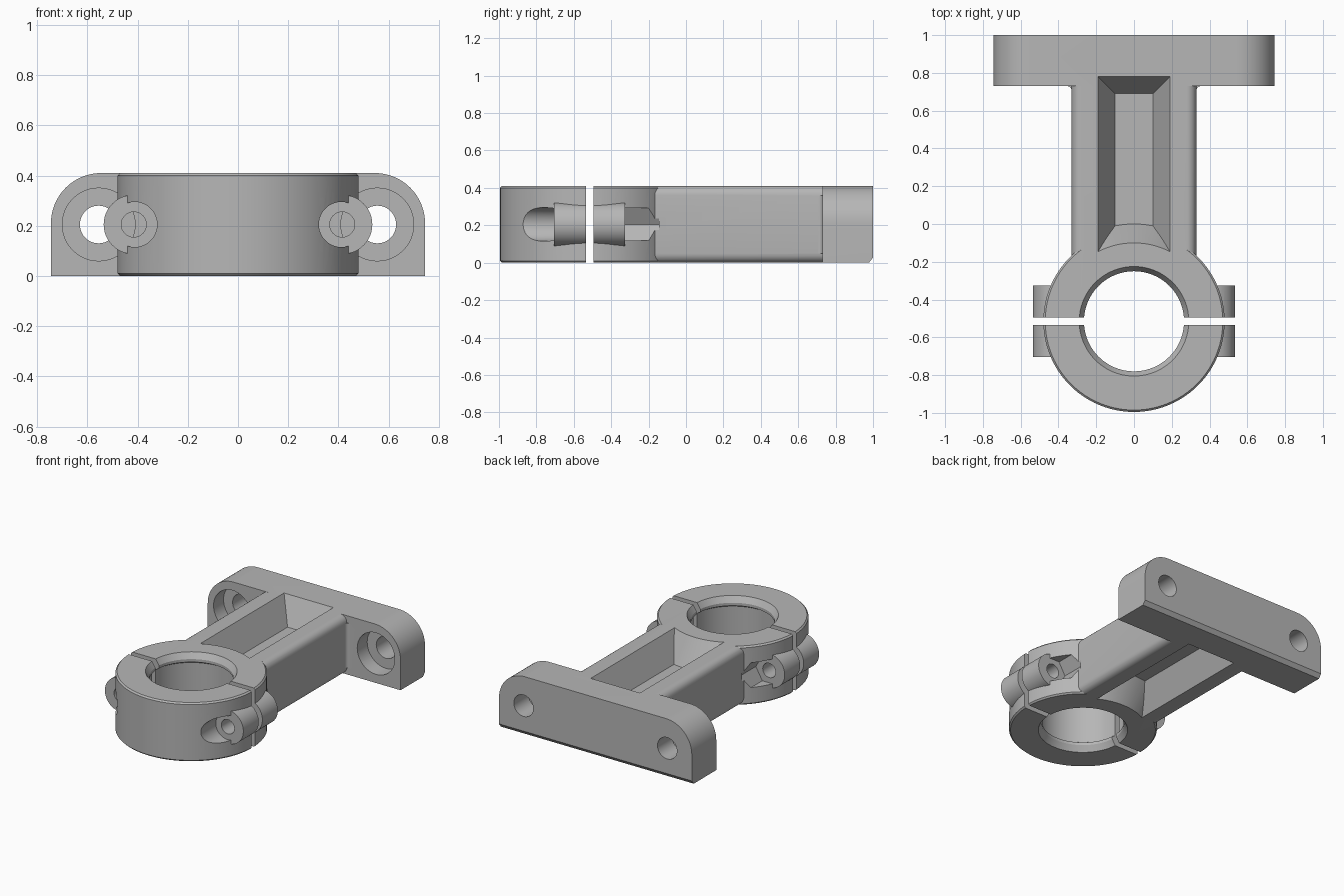
import bpy, bmesh
from math import sin, cos, pi, radians
from mathutils import Vector

if "Cube" in bpy.data.objects:
    bpy.data.objects.remove(bpy.data.objects["Cube"])

# Material
grey = bpy.data.materials.new("plain grey")
grey.use_nodes = True
grey.diffuse_color = (0.47, 0.47, 0.47, 1)
grey.node_tree.nodes["Principled BSDF"].inputs["Base Color"].default_value = grey.diffuse_color

H = 0.41          # overall height
MID = H / 2       # mid height
RING_Y = -0.515   # clamp centre
RING_R = 0.48


def finish(name, bm):
    bmesh.ops.recalc_face_normals(bm, faces=bm.faces)
    me = bpy.data.meshes.new(name)
    bm.to_mesh(me)
    bm.free()
    me.materials.append(grey)
    ob = bpy.data.objects.new(name, me)
    bpy.context.collection.objects.link(ob)
    return ob


def loft(name, *loops):
    """Closed solid through matching loops of points."""
    bm = bmesh.new()
    rows = [[bm.verts.new(p) for p in loop] for loop in loops]
    n = len(rows[0])
    for a, b in zip(rows, rows[1:]):
        for i in range(n):
            j = (i + 1) % n
            bm.faces.new((a[i], a[j], b[j], b[i]))
    bm.faces.new(rows[0])
    bm.faces.new(rows[-1])
    return finish(name, bm)


def along_y(name, pts, y0, y1):
    return loft(name, *[[(x, y, z) for x, z in pts] for y in (y0, y1)])


def along_z(name, pts, z0, z1):
    return loft(name, *[[(x, y, z) for x, y in pts] for z in (z0, z1)])


def arc(cx, cy, r, a0, a1, n):
    return [(cx + r * cos(radians(a0 + (a1 - a0) * i / n)),
             cy + r * sin(radians(a0 + (a1 - a0) * i / n))) for i in range(n + 1)]


def circle(cx, cy, r, n=48):
    return arc(cx, cy, r, 0, 360 - 360 / n, n - 1)


def lathe(name, profile, n=96):
    """Stacked circles about the clamp axis, from (radius, z) pairs."""
    return loft(name, *[[(x, y, z) for x, y in circle(0, RING_Y, r, n)] for r, z in profile])


def rect(x0, x1, y0, y1):
    return [(x0, y0), (x1, y0), (x1, y1), (x0, y1)]


def combine(target, tool, operation):
    mod = target.modifiers.new("combine", 'BOOLEAN')
    mod.operation = operation
    mod.solver = 'EXACT'
    mod.object = tool
    with bpy.context.temp_override(object=target, active_object=target, selected_objects=[target]):
        bpy.ops.object.modifier_apply(modifier=mod.name)
    bpy.data.objects.remove(tool)


# Clamp ring with a small edge chamfer
body = lathe("mount_body", [(RING_R - 0.01, 0), (RING_R, 0.01), (RING_R, H - 0.01), (RING_R - 0.01, H)])

# Arm with rounded long edges
r, w = 0.05, 0.33
arm_profile = []
for cx, cz, a in ((w - r, H - r, 0), (r - w, H - r, 90), (r - w, r, 180), (w - r, r, 270)):
    arm_profile += arc(cx, cz, r, a, a + 90, 6)
combine(body, along_y("arm", arm_profile, -0.45, 0.8), 'UNION')

# Mounting plate with rounded top corners and chamfered lower back edge
plate_w, corner = 0.745, 0.2
plate_profile = [(-plate_w, 0), (plate_w, 0)]
plate_profile += arc(plate_w - corner, H - corner, corner, 0, 90, 16)
plate_profile += arc(corner - plate_w, H - corner, corner, 90, 180, 16)
plate = along_y("plate", plate_profile, 0.73, 1)
edge = loft("edge_chamfer", *[[(x, 0.97, -0.01), (x, 1.01, -0.01), (x, 1.01, 0.04), (x, 0.96, -0.01)][:3]
                              for x in (-1, 1)])
combine(plate, edge, 'DIFFERENCE')
combine(body, plate, 'UNION')

for s in (-1, 1):
    # Small fillet between arm and plate
    f = 0.025
    fillet = [(s * x, y) for x, y in [(w - 0.02, 0.75), (w - 0.02, 0.73 - f)]
              + arc(w + f, 0.73 - f, f, 180, 90, 6) + [(w + f, 0.75)]]
    combine(body, along_z("fillet", fillet, r, H - r), 'UNION')
    # Bolt boss beside the ring
    combine(body, along_y("boss", circle(s * 0.417, MID, 0.118), -0.705, -0.325), 'UNION')

# Bore with chamfered lips and a wider inner seat
combine(body, lathe("bore", [(0.295, -0.01), (0.29, 0), (0.265, 0.04), (0.265, 0.06), (0.29, 0.075),
                             (0.29, H - 0.075), (0.265, H - 0.06), (0.265, H - 0.04),
                             (0.29, H), (0.295, H + 0.01)]), 'DIFFERENCE')

for s in (-1, 1):
    # Bolt hole, round head pocket and hexagonal nut pocket
    combine(body, along_y("bolt_hole", circle(s * 0.415, MID, 0.05, 32), -0.8, -0.25), 'DIFFERENCE')
    combine(body, along_y("head_pocket", circle(s * 0.412, MID, 0.09), -1.1, -0.705), 'DIFFERENCE')
    combine(body, along_y("nut_pocket", circle(s * 0.412, MID, 0.1, 6), -0.325, -0.145), 'DIFFERENCE')
    # Plate screw hole and counterbore
    combine(body, along_y("screw_hole", circle(s * 0.555, MID, 0.075), 0.7, 1.1), 'DIFFERENCE')
    combine(body, along_y("counterbore", circle(s * 0.555, MID, 0.145), 0.6, 0.84), 'DIFFERENCE')

# Tapered pockets above and below a thin web, ending in a cone around the ring
depth = 0.18
for top in (True, False):
    def level(d):
        return H - d if top else d

    def outline(d):
        g = 0.5 * d
        return [(x, y, level(d)) for x, y in rect(g - 0.19, 0.19 - g, -0.3, 0.78 - g)]

    pocket = loft("pocket", outline(-0.02), outline(depth))
    slope = 0.1 / depth
    cone = lathe("cone", [(0.415 + slope * d, level(d)) for d in (-0.04, depth + 0.04)])
    combine(pocket, cone, 'DIFFERENCE')
    combine(body, pocket, 'DIFFERENCE')

# Split gap through ring and bosses
combine(body, along_z("gap", rect(-1, 1, RING_Y - 0.02, RING_Y + 0.02), -0.1, H + 0.1), 'DIFFERENCE')

# Separate the front clamp cap and shade both parts
bpy.ops.object.select_all(action='DESELECT')
body.select_set(True)
bpy.context.view_layer.objects.active = body
bpy.ops.object.mode_set(mode='EDIT')
bpy.ops.mesh.select_all(action='SELECT')
bpy.ops.mesh.separate(type='LOOSE')
bpy.ops.object.mode_set(mode='OBJECT')
for ob in list(bpy.context.selected_objects):
    front = min(v.co.y for v in ob.data.vertices) < RING_Y
    ob.name = "clamp_cap" if front else "mount_body"
bpy.ops.object.shade_smooth_by_angle(angle=radians(25))
